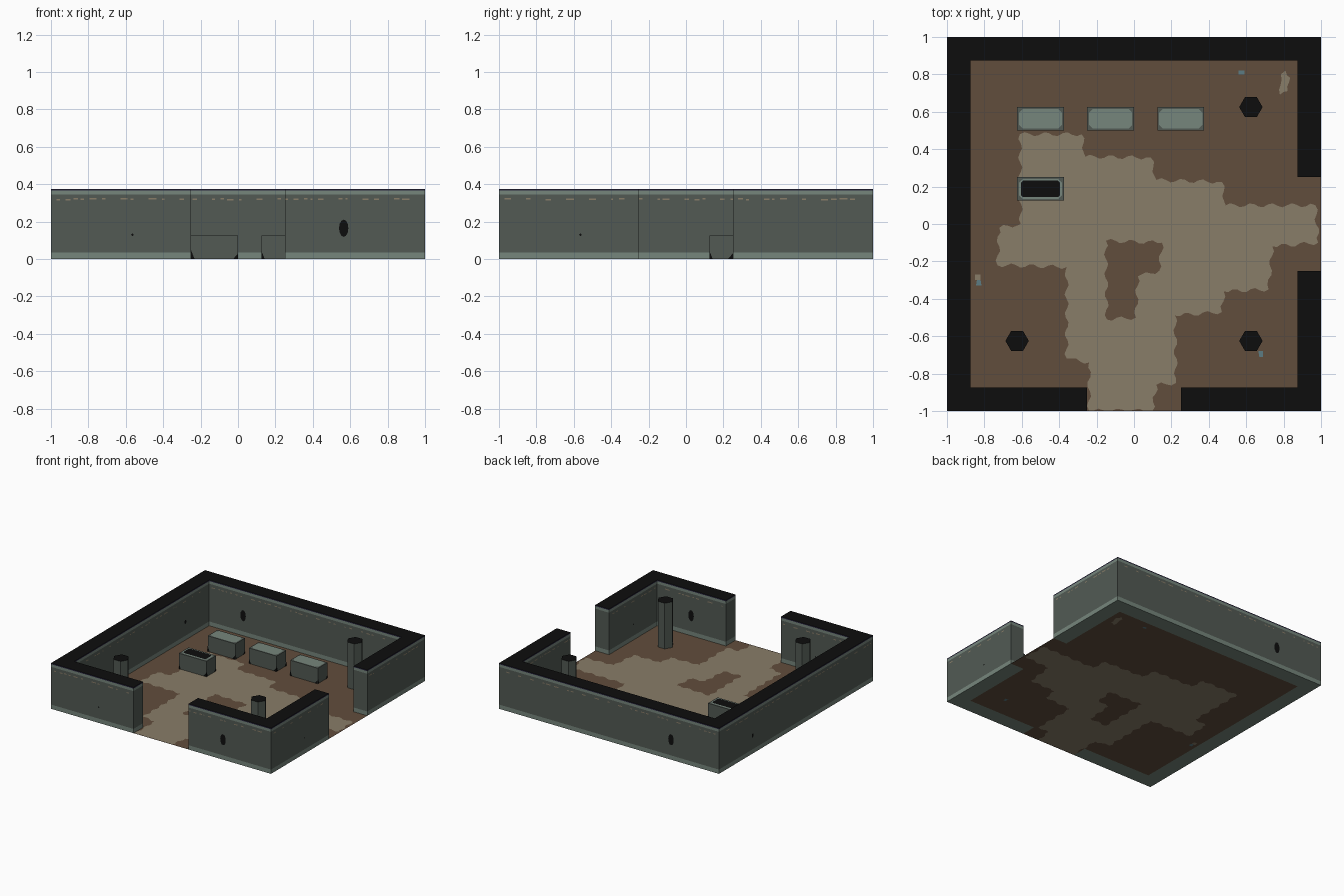
import bpy, bmesh, math, random
from mathutils import Vector
from mathutils.geometry import delaunay_2d_cdt

if "Cube" in bpy.data.objects:
    bpy.data.objects.remove(bpy.data.objects["Cube"])

random.seed(4)


def lin(c):
    c /= 255
    return c / 12.92 if c <= 0.04045 else ((c + 0.055) / 1.055) ** 2.4


COLOURS = {
    "wall_stone": (82, 90, 84), "pale_stone": (118, 134, 124), "black": (13, 13, 13),
    "earth": (97, 77, 60), "worn_path": (137, 125, 104),
    "dark_violet": (44, 41, 66), "blue_grey": (92, 124, 132),
}
MATS = {}
for key, rgb in COLOURS.items():
    m = bpy.data.materials.new(key)
    m.diffuse_color = (*[lin(c) for c in rgb], 1)
    m.use_nodes = True
    m.node_tree.nodes["Principled BSDF"].inputs["Base Color"].default_value = m.diffuse_color
    MATS[key] = m


def make(name, polys, solid=False):
    """Object from a list of (points, colour name)."""
    bm = bmesh.new()
    used = sorted({c for _, c in polys})
    for pts, c in polys:
        f = bm.faces.new([bm.verts.new(p) for p in pts])
        f.material_index = used.index(c)
    if solid:
        bmesh.ops.remove_doubles(bm, verts=bm.verts, dist=1e-5)
        bmesh.ops.recalc_face_normals(bm, faces=bm.faces)
    me = bpy.data.meshes.new(name)
    bm.to_mesh(me)
    bm.free()
    for c in used:
        me.materials.append(MATS[c])
    ob = bpy.data.objects.new(name, me)
    bpy.context.collection.objects.link(ob)
    return ob


def prism(outline, levels, bands, top, bottom=None):
    """Faces of an upright prism (counter-clockwise outline) with coloured height bands."""
    polys = []
    for (x0, y0), (x1, y1) in zip(outline, outline[1:] + outline[:1]):
        for z0, z1, c in zip(levels, levels[1:], bands):
            polys.append(([(x0, y0, z0), (x1, y1, z0), (x1, y1, z1), (x0, y0, z1)], c))
    polys.append(([(x, y, levels[-1]) for x, y in outline], top))
    if bottom:
        polys.append(([(x, y, levels[0]) for x, y in reversed(outline)], bottom))
    return polys


def on_wall(pts, side, d):
    """Place (along, z) points on a vertical plane: side is the axis facing, d the distance."""
    n = {"front": (0, -1), "back": (0, 1), "right": (1, 0), "left": (-1, 0)}[side]
    out = [((x, n[1] * d, z) if n[0] == 0 else (n[0] * d, x, z)) for x, z in pts]
    a, b, c = [Vector(p) for p in out[:3]]
    facing = (b - a).cross(c - a).dot(Vector((*n, 0))) * (1 if d > 0 else -1)
    return out if facing > 0 else out[::-1]


# ---- walls: two runs leaving doorways at the front and right ----
T, H, G = 0.875, 0.375, 0.25
levels = [0, 0.035, 0.345, 0.366, H]
bands = ["pale_stone", "wall_stone", "pale_stone", "dark_violet"]
corner = [(G, -1), (1, -1), (1, -G), (T, -G), (T, -T), (G, -T)]
main = [(1, G), (1, 1), (-1, 1), (-1, -1), (-G, -1), (-G, -T), (-T, -T), (-T, T), (T, T), (T, G)]
make("corner_wall", prism(corner, levels, bands, "black", "pale_stone"), True)
make("main_wall", prism(main, levels, bands, "black", "pale_stone"), True)

# ---- holes and flecks painted on both wall sides ----
marks = []


def spot(side, along, z, rx, rz):
    pts = [(along + rx * math.cos(i * math.pi / 6), z + rz * math.sin(i * math.pi / 6)) for i in range(12)]
    for d in (1.002, T - 0.002):
        p = on_wall(pts, side, d)
        marks.append((p if d > 1 else p[::-1], "black"))


spot("front", 0.565, 0.165, 0.025, 0.046)
spot("back", -0.565, 0.165, 0.025, 0.046)
spot("front", -0.565, 0.13, 0.006, 0.006)
spot("right", -0.565, 0.13, 0.006, 0.006)
spot("left", 0.565, 0.15, 0.012, 0.016)

for side in ("front", "back", "left", "right"):
    for d, end in ((1.002, 0.97), (T - 0.002, 0.85)):
        x = -end
        while x < end - 0.05:
            w = random.uniform(0.01, 0.045)
            if not (side in ("front", "right") and x + w > -G and x < G):
                z = 0.316 + random.uniform(-0.002, 0.002)
                p = on_wall([(x, z), (x + w, z), (x + w, z + 0.008), (x, z + 0.008)], side, d)
                marks.append((p if d > 1 else p[::-1], "worn_path"))
            x += w + random.choice((0.015, 0.03, 0.08))
make("wall_marks", marks)

# ---- hexagonal pillars ----
for i, (cx, cy) in enumerate([(0.625, 0.625), (-0.625, -0.625), (0.625, -0.625)]):
    hexa = [(cx + 0.0625 * math.cos(k * math.pi / 3), cy + 0.0625 * math.sin(k * math.pi / 3)) for k in range(6)]
    make(f"pillar_{i + 1}", prism(hexa, [0, H], ["wall_stone"], "black"), True)


# ---- stone chests: box, chamfered lid panel, dark chipped bottom corners ----
def octagon(cx, cy, hx, hy, c, z):
    pts = [(hx, -hy + c), (hx, hy - c), (hx - c, hy), (-hx + c, hy),
           (-hx, hy - c), (-hx, -hy + c), (-hx + c, -hy), (hx - c, -hy)]
    return [(cx + x, cy + y, z) for x, y in pts]


def chest(name, cx, cy, is_open=False):
    hx, hy, h = 0.125, 0.0625, 0.127
    box = [(cx - hx, cy - hy), (cx + hx, cy - hy), (cx + hx, cy + hy), (cx - hx, cy + hy)]
    make(name, prism(box, [0, h], ["wall_stone"], "wall_stone"), True)
    panels = [(octagon(cx, cy, 0.115, 0.053, 0.02, h + 0.002), "pale_stone")]
    if is_open:
        panels.append((octagon(cx, cy, 0.105, 0.044, 0.012, h + 0.004), "black"))
    for a, b in zip(box, box[1:] + box[:1]):
        a, b = Vector((*a, 0)), Vector((*b, 0))
        u = (b - a).normalized()
        n = Vector((u.y, -u.x, 0)) * 0.001
        up = Vector((0, 0, 1))
        panels.append(([a + n, a + n + u * 0.018, a + n + up * 0.045], "black"))
        panels.append(([b + n - u * 0.026, b + n, b + n + up * 0.03], "black"))
    make(name + "_panels", panels)


for i, cx in enumerate((-0.5, -0.125, 0.25)):
    chest(f"closed_chest_{i + 1}", cx, 0.5625)
chest("open_chest", -0.5, 0.1875, True)


# ---- floor: one sheet cut along the wavy edge of the worn path ----
def wavy(pts, amp=0.011):
    out = []
    for a, b in zip(pts, pts[1:] + pts[:1]):
        a, b = Vector(a), Vector(b)
        d = b - a
        n = max(1, round(d.length / 0.025))
        perp = Vector((-d.y, d.x)).normalized()
        for k in range(n):
            p = a + d * k / n + perp * amp * math.sin(k * 1.45) * (k > 0)
            out.append(Vector((max(-0.998, min(0.998, p.x)), max(-0.998, min(0.998, p.y)))))
    return out


def inside(p, loop):
    hit = False
    for a, b in zip(loop, loop[1:] + loop[:1]):
        if (a[1] > p[1]) != (b[1] > p[1]) and p[0] < (b[0] - a[0]) * (p[1] - a[1]) / (b[1] - a[1]) + a[0]:
            hit = not hit
    return hit


outline = [(-T, -T), (-G, -T), (-G, -1), (G, -1), (G, -T), (T, -T),
           (T, -G), (1, -G), (1, G), (T, G), (T, T), (-T, T)]
path = wavy([(-0.24, -0.998), (-0.24, -0.74), (-0.36, -0.72), (-0.36, -0.23), (-0.73, -0.22),
             (-0.72, -0.02), (-0.605, 0), (-0.61, 0.48), (-0.28, 0.48), (-0.26, 0.36), (0.09, 0.355),
             (0.12, 0.235), (0.47, 0.225), (0.49, 0.1), (0.97, 0.1), (0.985, -0.1), (0.74, -0.12),
             (0.72, -0.35), (0.48, -0.36), (0.47, -0.47), (0.22, -0.49), (0.225, -0.85),
             (0.12, -0.86), (0.1, -0.998)])
bare = wavy([(-0.15, -0.09), (0.15, -0.1), (0.135, -0.25), (0.02, -0.28), (0.01, -0.5), (-0.145, -0.51)])
flecks = [  # small stray patches
    (wavy([(0.78, 0.69), (0.82, 0.71), (0.835, 0.78), (0.81, 0.82), (0.785, 0.8)], 0.006), "worn_path"),
    (wavy([(-0.85, -0.3), (-0.82, -0.3), (-0.82, -0.27), (-0.85, -0.27)], 0), "worn_path"),
    (wavy([(-0.845, -0.33), (-0.815, -0.33), (-0.82, -0.3), (-0.84, -0.3)], 0), "blue_grey"),
    (wavy([(0.56, 0.8), (0.59, 0.8), (0.59, 0.82), (0.56, 0.82)], 0), "blue_grey"),
    (wavy([(0.67, -0.71), (0.69, -0.71), (0.69, -0.68), (0.665, -0.68)], 0), "blue_grey"),
]
verts, edges = [], []
for loop in [[Vector(p) for p in outline], path, bare] + [f[0] for f in flecks]:
    s, n = len(verts), len(loop)
    verts += loop
    edges += [(s + k, s + (k + 1) % n) for k in range(n)]
vs, _, tris, *_ = delaunay_2d_cdt(verts, edges, [], 0, 1e-5)
floor = []
for t in tris:
    c = sum((vs[i] for i in t), Vector((0, 0))) / len(t)
    if not inside(c, outline):
        continue
    colour = "worn_path" if inside(c, path) and not inside(c, bare) else "earth"
    for loop, fc in flecks:
        if inside(c, loop):
            colour = fc
    floor.append(([(vs[i].x, vs[i].y, 0) for i in t], colour))
make("floor", floor)
